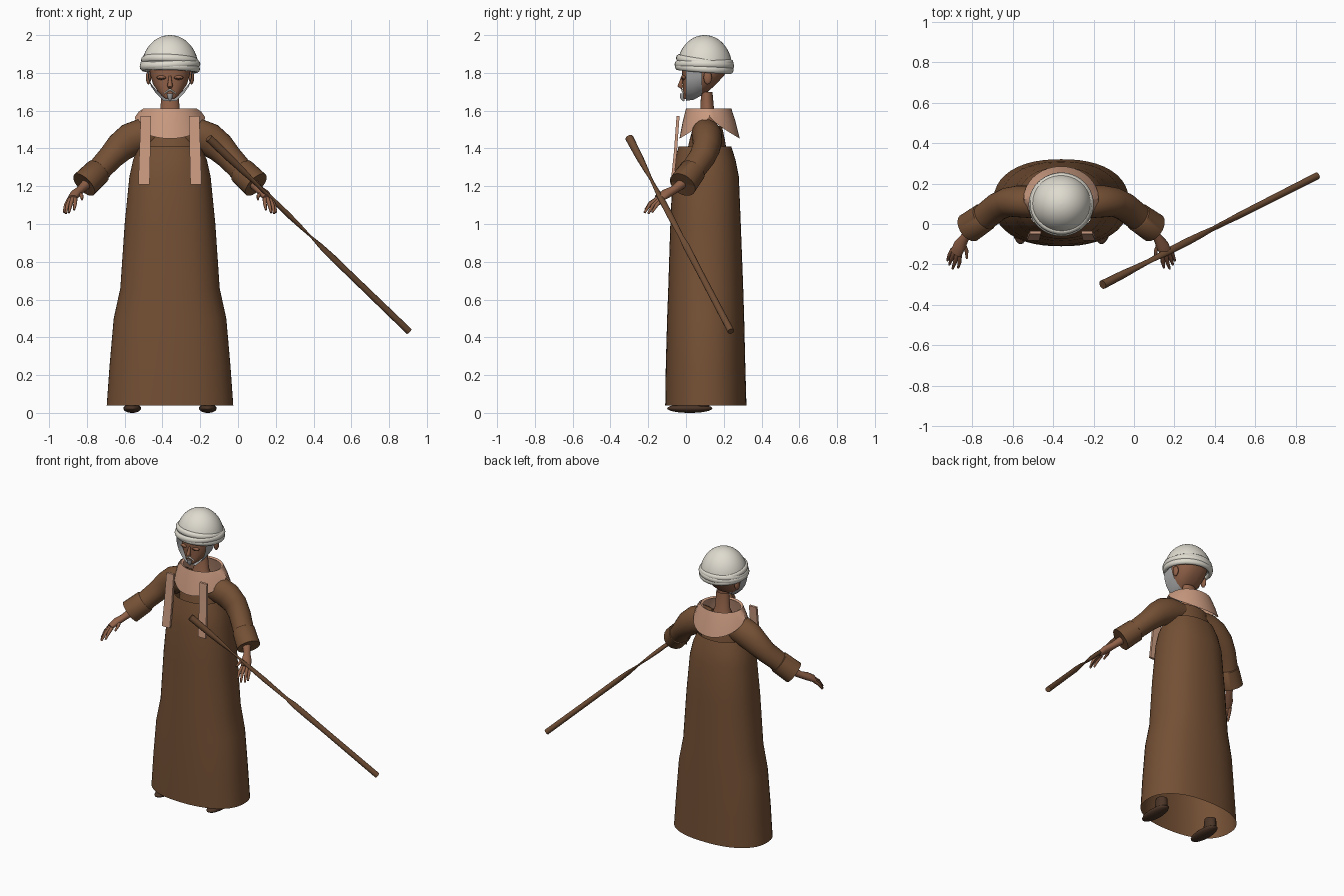
import bpy, bmesh, math
from mathutils import Vector

if "Cube" in bpy.data.objects:
    bpy.data.objects.remove(bpy.data.objects["Cube"])

CX = -0.36  # symmetry line of the figure


def material(name, rgb):
    m = bpy.data.materials.new(name)
    m.diffuse_color = (*rgb, 1)
    m.use_nodes = True
    m.node_tree.nodes["Principled BSDF"].inputs["Base Color"].default_value = m.diffuse_color
    return m


CLOTH = material("brown_cloth", (0.175, 0.08, 0.035))
SKIN = material("skin", (0.28, 0.12, 0.065))
COWL = material("tan_cloth", (0.6, 0.33, 0.22))
WHITE = material("white_cloth", (0.74, 0.71, 0.63))
GREY = material("grey_hair", (0.4, 0.4, 0.4))
DARK = material("dark_leather", (0.07, 0.035, 0.02))
WOOD = material("wood", (0.16, 0.075, 0.035))


def skin_rings(name, rings, mat, closed=True, caps=(False, False), angle=40):
    """Bridge lists of points into a surface."""
    bm = bmesh.new()
    rows = [[bm.verts.new(p) for p in r] for r in rings]
    n = len(rows[0])
    for a, b in zip(rows, rows[1:]):
        for i in range(n if closed else n - 1):
            j = (i + 1) % n
            bm.faces.new((a[i], a[j], b[j], b[i]))
    if caps[0]:
        bm.faces.new(rows[0])
    if caps[1]:
        bm.faces.new(rows[-1])
    bmesh.ops.recalc_face_normals(bm, faces=bm.faces)
    me = bpy.data.meshes.new(name)
    bm.to_mesh(me)
    bm.free()
    return finish(bpy.data.objects.new(name, me), mat, angle, True)


def finish(ob, mat, angle=40, link=False):
    if link:
        bpy.context.collection.objects.link(ob)
    ob.data.materials.append(mat)
    bpy.ops.object.select_all(action='DESELECT')
    ob.select_set(True)
    bpy.context.view_layer.objects.active = ob
    bpy.ops.object.shade_smooth_by_angle(angle=math.radians(angle))
    return ob


def oval(z, hx, y0, y1, power=2.0, n=36, dz=lambda a: 0):
    """Horizontal superellipse ring around the figure's axis."""
    pts = []
    for i in range(n):
        a = math.tau * i / n
        c, s = math.cos(a), math.sin(a)
        k = (abs(c) ** power + abs(s) ** power) ** (-1 / power)
        pts.append((CX + hx * k * c, (y0 + y1) / 2 + (y1 - y0) / 2 * k * s, z + dz(a)))
    return pts


def tube(name, path, radii, mat, n=16, caps=(True, True), twist=None):
    """Tube through points; a radius may be a (side, up) pair."""
    P = [Vector(p) for p in path]
    rings = []
    for i, p in enumerate(P):
        t = (P[min(i + 1, len(P) - 1)] - P[max(i - 1, 0)]).normalized()
        u = t.cross(Vector((0, 1, 0.3))).normalized()
        v = t.cross(u)
        r = radii[i]
        ru, rv = r if isinstance(r, tuple) else (r, r)
        w = twist[i] if twist else 0
        u, v = u * math.cos(w) + v * math.sin(w), v * math.cos(w) - u * math.sin(w)
        rings.append([p + u * ru * math.cos(math.tau * k / n) + v * rv * math.sin(math.tau * k / n)
                      for k in range(n)])
    return skin_rings(name, rings, mat, caps=caps, angle=50)


def ball(name, loc, scale, mat, seg=24):
    bpy.ops.mesh.primitive_uv_sphere_add(segments=seg, ring_count=seg // 2, location=loc)
    ob = bpy.context.object
    ob.name, ob.scale = name, scale
    return finish(ob, mat)


# Long open robe and the narrower chest above it
robe = [(0.04, .335, -.11, .32), (0.25, .32, -.107, .314), (0.5, .298, -.1, .308),
        (0.66, .263, -.094, .303), (1.0, .24, -.083, .29), (1.25, .215, -.072, .28),
        (1.34, .195, -.058, .262), (1.41, .165, -.04, .24)]
skin_rings("robe", [oval(*r, power=2.3, n=48) for r in robe], CLOTH)
chest = [(1.36, .15, .0, .22), (1.45, .15, .02, .205), (1.52, .13, .04, .19)]
skin_rings("chest", [oval(*r) for r in chest], CLOTH)

# Draped collar, hanging lower at front and back than over the shoulders
drape = lambda a: -0.115 * abs(math.sin(a)) ** 0.8
skin_rings("collar", [oval(1.605, .125, .015, .225), oval(1.612, .14, .0, .24),
                      oval(1.595, .165, -.017, .262, dz=lambda a: drape(a) * .45),
                      oval(1.567, .185, -.035, .285, dz=drape)], COWL)

# Neck
skin_rings("neck", [oval(1.53, .075, .05, .17), oval(1.59, .052, .075, .15),
                    oval(1.70, .045, .08, .14)], SKIN)

# Head lofted from chin to brow
head = [(1.662, .022, -.012, .03), (1.675, .04, -.015, .06), (1.70, .064, -.016, .115),
        (1.74, .09, -.017, .16), (1.79, .105, -.02, .205), (1.86, .115, -.022, .23)]
skin_rings("head", [oval(*h, power=2.4) for h in head], SKIN, caps=(True, True))

# Grey beard band around the jaw
jaw = [(.12, 1.83), (.116, 1.77), (.1, 1.725), (.075, 1.688), (.035, 1.652)]
jaw = jaw + [(-x, z) for x, z in reversed(jaw)]
skin_rings("beard_band", [[(CX + x * k, y, z + dz * (1.83 - z) / .18) for x, z in jaw]
                          for y, k, dz in ((0, .95, 0), (.04, 1, .006), (.085, 1, .03))],
           GREY, closed=False)

# Nose, mouth hair and goatee
tube("nose", [(CX, -.018, 1.785), (CX, -.026, 1.75), (CX, -.032, 1.732), (CX, -.018, 1.722)],
     [.006, .011, .015, .01], SKIN, n=10)
tube("goatee", [(CX, -.018, 1.69), (CX, -.02, 1.67), (CX, -.012, 1.65)], [.016, .013, .004], GREY, n=10)
tube("moustache", [(CX - .032, -.012, 1.69), (CX, -.022, 1.712), (CX + .032, -.012, 1.69)],
     [.003, .006, .003], WHITE, n=8)

# Head wrap: dome plus tilted rolled bands
skin_rings("wrap_dome", [oval(1.825 + .175 * math.sin(a), .15 * math.cos(a) + .001,
                              .098 - .146 * math.cos(a), .1 + .145 * math.cos(a))
                         for a in [math.pi / 2 * i / 12 for i in range(13)]], WHITE, caps=(True, True))
for k, (z, tilt, roll, r) in enumerate([(1.825, -.07, .03, .143), (1.84, -.03, -.05, .145),
                                        (1.862, -.13, .05, .138), (1.845, .05, .0, .142)]):
    bpy.ops.mesh.primitive_torus_add(major_segments=40, minor_segments=10, major_radius=r,
                                     minor_radius=.016, location=(CX, .097, z), rotation=(tilt, roll, 0))
    band = bpy.context.object
    band.name = f"wrap_band_{k + 1}"
    band.scale = (1, .98, 1.25)
    finish(band, WHITE)

# Paired parts
for side, s in (("left", 1), ("right", -1)):
    X = lambda pts: [(CX + s * x, y, z) for x, y, z in pts]

    # Wide sleeve with an open turned cuff
    tube(side + "_sleeve", X([(.08, .11, 1.475), (.15, .11, 1.468), (.21, .112, 1.445), (.265, .108, 1.405),
                              (.315, .085, 1.352), (.365, .045, 1.298), (.395, .022, 1.262)]),
         [(.072, .075), (.09, .08), (.09, .078), (.08, .072), (.068, .07), (.064, .068), (.066, .067)],
         CLOTH, n=24, caps=(True, False))
    tube(side + "_cuff", X([(.375, .038, 1.285), (.38, .034, 1.28), (.455, -.018, 1.208), (.45, -.014, 1.213),
                            ]), [.062, .072, .075, .066], CLOTH, n=24, caps=(True, False))

    # Forearm, palm and fingers
    tube(side + "_hand", X([(.38, .04, 1.28), (.44, -.02, 1.215), (.475, -.065, 1.18), (.5, -.105, 1.16),
                            (.52, -.145, 1.135)]),
         [.032, .027, .022, (.024, .032), (.017, .032)], SKIN)
    fingers = {"index": ((.502, -.15, 1.135), (.502, -.19, 1.11), (.508, -.215, 1.075)),
               "middle": ((.515, -.15, 1.135), (.525, -.19, 1.105), (.536, -.22, 1.06)),
               "ring": ((.528, -.14, 1.132), (.543, -.175, 1.1), (.552, -.2, 1.055)),
               "little": ((.535, -.125, 1.13), (.552, -.155, 1.1), (.562, -.18, 1.062)),
               "thumb": ((.485, -.095, 1.165), (.468, -.13, 1.15), (.465, -.17, 1.13))}
    for f, p in fingers.items():
        tube(f"{side}_{f}", X(p), [.012, .01, .006], SKIN, n=8)

    # Hanging collar strip
    strip = [[(x, y + d, z) for x, d in ((a, 0), (b, 0), (b, .016), (a, .016))]
             for a, b, y, z in ((.1, .155, -.05, 1.572), (.104, .162, -.064, 1.38), (.108, .168, -.082, 1.21))]
    skin_rings(side + "_strip", [X(r) for r in strip], COWL, caps=(True, True), angle=30)

    # Ear, closed eyelid and brow
    ball(side + "_ear", (CX + s * .114, .115, 1.775), (.014, .022, .036), SKIN, 16)
    ball(side + "_eyelid", (CX + s * .045, -.012, 1.775), (.026, .012, .012), SKIN, 16)
    tube(side + "_lashes", X([(.02, -.021, 1.774), (.045, -.025, 1.768), (.07, -.016, 1.774)]),
         [.002, .0025, .002], DARK, n=6)

    # Shoe: flattened sole and upper
    ball(side + "_shoe", (CX + s * .2, .02, .024), (.047, .12, .024), DARK)
    tube(side + "_ankle", X([(.2, .075, .025), (.2, .08, .1)]), [(.035, .05), (.035, .04)], DARK)

# Staff with two flattened, twisted waists
A, B = Vector((-.155, -.3, 1.455)), Vector((.905, .238, .432))
stations = [(0, .022, .022, 0), (.1, .021, .019, 0), (.17, .017, .013, .2), (.215, .014, .007, .5),
            (.26, .015, .007, .8), (.31, .018, .012, 1), (.4, .018, .014, 1.1), (.46, .016, .01, 1.3),
            (.51, .013, .005, 1.6), (.56, .019, .009, 2), (.62, .019, .014, 2.2), (.7, .017, .016, 2.3),
            (1, .018, .018, 2.3)]
tube("staff", [A.lerp(B, t[0]) for t in stations], [(t[1], t[2]) for t in stations], WOOD, n=12,
     twist=[t[3] for t in stations])
